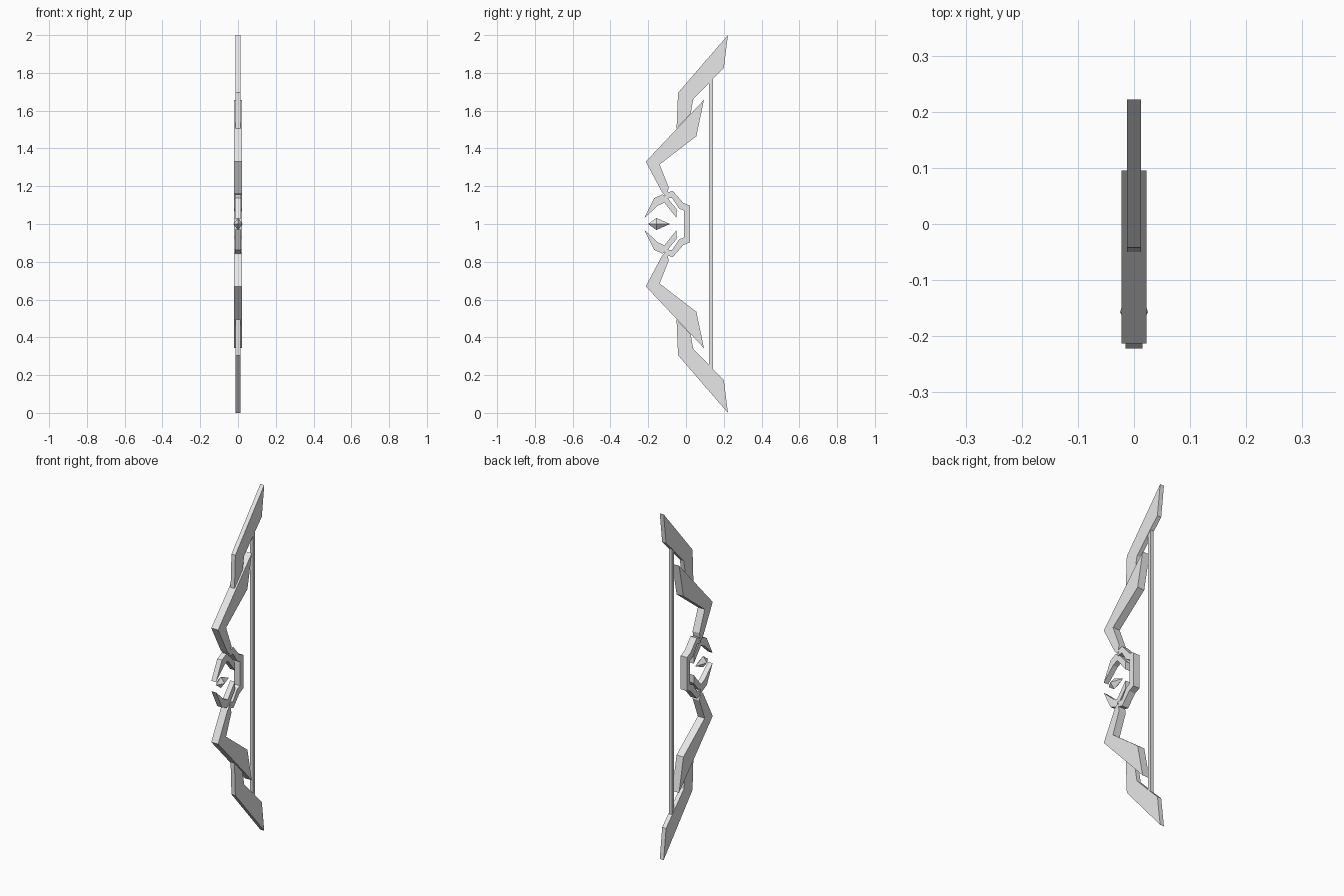
import bpy
import bmesh

if "Cube" in bpy.data.objects:
    bpy.data.objects.remove(bpy.data.objects["Cube"])

grey = bpy.data.materials.new("light_grey")
grey.use_nodes = True
grey.diffuse_color = (0.8, 0.8, 0.8, 1)
grey.node_tree.nodes["Principled BSDF"].inputs["Base Color"].default_value = (0.8, 0.8, 0.8, 1)


def finish(name, bm):
    bmesh.ops.recalc_face_normals(bm, faces=bm.faces)
    mesh = bpy.data.meshes.new(name)
    bm.to_mesh(mesh)
    bm.free()
    mesh.materials.append(grey)
    obj = bpy.data.objects.new(name, mesh)
    bpy.context.collection.objects.link(obj)
    return obj


def plate(name, outline, half):
    """Extrude a (y, z) outline to a flat plate of the given half thickness."""
    bm = bmesh.new()
    face = bm.faces.new([bm.verts.new((-half, y, z)) for y, z in outline])
    out = bmesh.ops.extrude_face_region(bm, geom=[face])
    moved = [v for v in out["geom"] if isinstance(v, bmesh.types.BMVert)]
    bmesh.ops.translate(bm, verts=moved, vec=(2 * half, 0, 0))
    return finish(name, bm)


def flip(outline):
    return [(y, 2 - z) for y, z in outline]


# Upper outlines, mirrored about the middle height for the lower half
tip = [(0.222, 2.0), (0.2, 1.825), (0.145, 1.77), (0.038, 1.66), (0.025, 1.585),
       (-0.05, 1.505), (-0.042, 1.695)]
limb = [(0.095, 1.657), (0.055, 1.465), (-0.14, 1.315), (-0.092, 1.195),
        (-0.1, 1.145), (-0.125, 1.165), (-0.213, 1.33)]
claw = [(-0.222, 1.03), (-0.168, 1.137), (-0.125, 1.157), (-0.098, 1.137),
        (-0.05, 1.08), (-0.05, 1.033), (-0.115, 1.113), (-0.148, 1.098)]
for label, shape in (("upper", lambda o: o), ("lower", flip)):
    plate(label + "_limb_tip", shape(tip), 0.0125)
    plate(label + "_limb", shape(limb), 0.022)
    plate(label + "_claw", shape(claw), 0.015)

# Grip bracket joining both limbs
outer = [(-0.118, 1.162), (-0.07, 1.175), (-0.015, 1.112), (0.02, 1.097)]
inner = [(-0.01, 1.07), (-0.037, 1.082), (-0.074, 1.138), (-0.105, 1.135)]
plate("grip", outer + flip(outer)[::-1] + flip(inner)[::-1] + inner, 0.02)

# Bowstring
plate("bowstring", [(0.122, 0.25), (0.143, 0.23), (0.143, 1.77), (0.122, 1.75)], 0.01)

# Floating gem: a four-sided double point
bm = bmesh.new()
front, back = bm.verts.new((0, -0.2, 1)), bm.verts.new((0, -0.085, 1))
ring = [bm.verts.new((x, -0.157, 1 + z))
        for x, z in ((0.025, 0), (0, 0.032), (-0.025, 0), (0, -0.032))]
for i, v in enumerate(ring):
    w = ring[(i + 1) % len(ring)]
    bm.faces.new((front, v, w))
    bm.faces.new((back, w, v))
finish("gem", bm)
